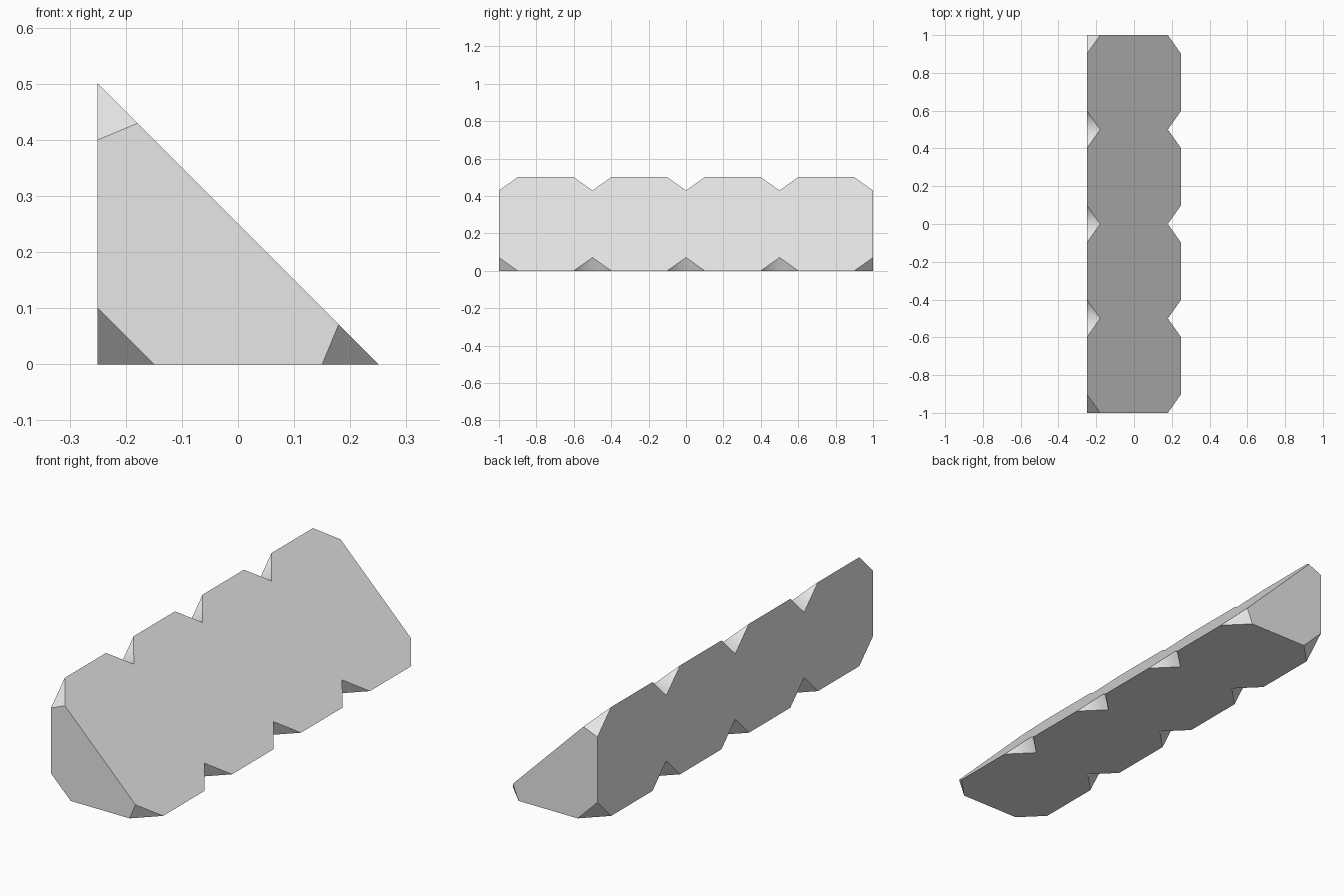
import bpy
import bmesh
from mathutils import Vector

# Remove the default cube
if "Cube" in bpy.data.objects:
    bpy.data.objects.remove(bpy.data.objects["Cube"], do_unlink=True)

# Wedge profile corners (x, z) and notch layout
CORNERS = [Vector((-0.25, 0, 0)), Vector((0.25, 0, 0)), Vector((-0.25, 0, 0.5))]
NOTCH = 0.1
HALF = 1.0
STATIONS = [-1.0, -0.5, 0.0, 0.5, 1.0]


def along(y):
    return Vector((0, y, 0))


def inner(c, d, y):
    """Notch point on the face running from corner c to corner d."""
    step = (CORNERS[d] - CORNERS[c]).normalized() * NOTCH
    return CORNERS[c] + step + along(y)


def outline(c, d):
    """Notched border of that face beside corner c, from front to back."""
    points = []
    for y in STATIONS:
        if y > -HALF:
            points.append(CORNERS[c] + along(y - NOTCH))
        points.append(inner(c, d, y))
        if y < HALF:
            points.append(CORNERS[c] + along(y + NOTCH))
    return points


bm = bmesh.new()


def add_face(points, smooth=False):
    face = bm.faces.new([bm.verts.new(p) for p in points])
    face.smooth = smooth


# Three long faces: base, slope and upright back
for a in range(3):
    b = (a + 1) % 3
    add_face(outline(a, b) + outline(b, a)[::-1])

# Two clipped triangular ends
for y in (-HALF, HALF):
    ring = []
    for a in range(3):
        b = (a + 1) % 3
        ring += [inner(a, b, y), inner(b, a, y)]
    add_face(ring)

# Notches along the three edges, single chamfers at the ends
for c in range(3):
    d, e = (c + 1) % 3, (c + 2) % 3
    for y in STATIONS:
        for side in (-NOTCH, NOTCH):
            if abs(y + side) < HALF:
                tip = CORNERS[c] + along(y + side)
                add_face([tip, inner(c, d, y), inner(c, e, y)], smooth=True)

bmesh.ops.remove_doubles(bm, verts=bm.verts[:], dist=0.0005)
bmesh.ops.recalc_face_normals(bm, faces=bm.faces[:])

# Only the valley of each notch is shaded smooth
for edge in bm.edges:
    edge.smooth = all(f.smooth for f in edge.link_faces)

mesh = bpy.data.meshes.new("notched_wedge")
bm.to_mesh(mesh)
bm.free()

# Plain grey material
grey = bpy.data.materials.new("light_grey")
grey.use_nodes = True
colour = (0.8, 0.8, 0.8, 1.0)
grey.diffuse_color = colour
for node in grey.node_tree.nodes:
    if node.type == "BSDF_PRINCIPLED":
        node.inputs["Base Color"].default_value = colour
mesh.materials.append(grey)

wedge = bpy.data.objects.new("notched_wedge", mesh)
bpy.context.collection.objects.link(wedge)
